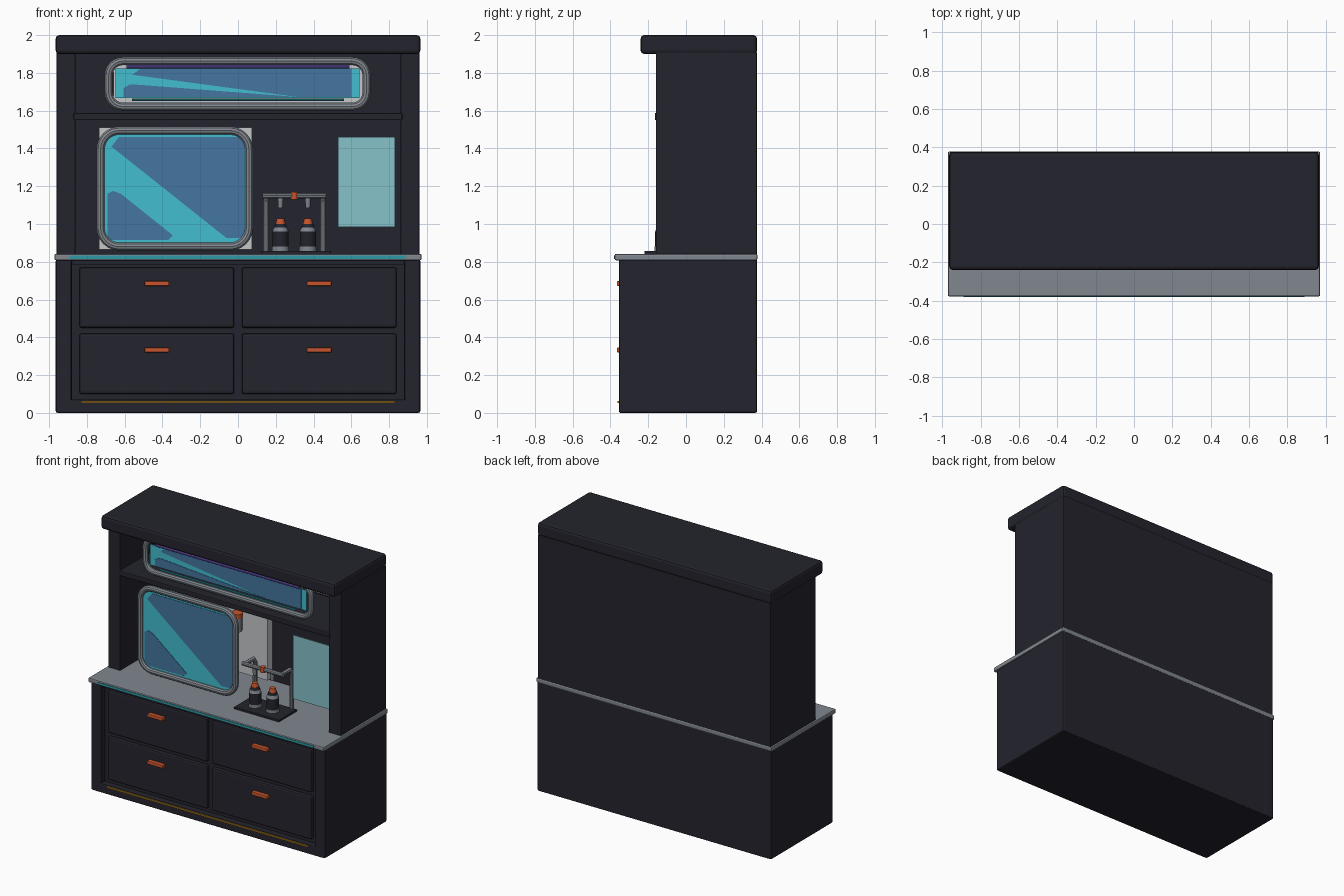
import bpy, bmesh, math
from mathutils import Vector

if "Cube" in bpy.data.objects:
    bpy.data.objects.remove(bpy.data.objects["Cube"])


def mat(name, *rgb):
    m = bpy.data.materials.new(name)
    m.diffuse_color = (*rgb, 1)
    m.use_nodes = True
    m.node_tree.nodes["Principled BSDF"].inputs["Base Color"].default_value = m.diffuse_color
    return m


DARK = mat("charcoal", 0.017, 0.017, 0.026)
GREY = mat("steel_grey", 0.22, 0.245, 0.275)
WHITE = mat("pale_grey", 0.56, 0.57, 0.59)
CYAN = mat("cyan", 0.055, 0.51, 0.62)
BLUE = mat("glass_blue", 0.058, 0.18, 0.35)
PALE = mat("pale_cyan", 0.24, 0.54, 0.59)
ORANGE = mat("orange", 0.58, 0.09, 0.025)
YELLOW = mat("amber", 0.42, 0.2, 0.012)
PURPLE = mat("violet", 0.16, 0.1, 0.5)
TEAL = mat("teal", 0.025, 0.32, 0.38)


def finish(name, bm, m):
    me = bpy.data.meshes.new(name)
    bmesh.ops.recalc_face_normals(bm, faces=bm.faces)
    bm.to_mesh(me)
    bm.free()
    me.materials.append(m)
    ob = bpy.data.objects.new(name, me)
    bpy.context.collection.objects.link(ob)
    return ob


def select(ob):
    bpy.ops.object.select_all(action='DESELECT')
    ob.select_set(True)
    bpy.context.view_layer.objects.active = ob


def box(name, m, x, y, z, bevel=0.0):
    bm = bmesh.new()
    bmesh.ops.create_cube(bm, size=1)
    for v in bm.verts:
        v.co = Vector((r[0] + (c + 0.5) * (r[1] - r[0])
                       for c, r in zip(v.co, (x, y, z))))
    ob = finish(name, bm, m)
    if bevel:
        mod = ob.modifiers.new("bevel", 'BEVEL')
        mod.width, mod.segments = bevel, 2
    return ob


def plate(name, m, pts, y, thick=0.003):
    """Thin upright plate from x,z outline points, front face at y."""
    bm = bmesh.new()
    f = bm.faces.new([bm.verts.new((px, y, pz)) for px, pz in pts])
    ext = bmesh.ops.extrude_face_region(bm, geom=[f])
    for v in ext["geom"]:
        if isinstance(v, bmesh.types.BMVert):
            v.co.y += thick
    return finish(name, bm, m)


def rounded(x0, x1, z0, z1, r, n=6):
    pts = []
    for cx, cz, a0 in ((x1 - r, z1 - r, 0), (x0 + r, z1 - r, 90),
                       (x0 + r, z0 + r, 180), (x1 - r, z0 + r, 270)):
        for i in range(n + 1):
            a = math.radians(a0 + 90 * i / n)
            pts.append((cx + r * math.cos(a), cz + r * math.sin(a)))
    return pts


def tube(name, m, pts, r, cyclic=False):
    cu = bpy.data.curves.new(name, 'CURVE')
    cu.dimensions = '3D'
    cu.bevel_depth, cu.bevel_resolution, cu.use_fill_caps = r, 3, True
    s = cu.splines.new('POLY')
    s.points.add(len(pts) - 1)
    for p, co in zip(s.points, pts):
        p.co = (*co, 1)
    s.use_cyclic_u = cyclic
    ob = bpy.data.objects.new(name, cu)
    bpy.context.collection.objects.link(ob)
    cu.materials.append(m)
    select(ob)
    bpy.ops.object.convert(target='MESH')
    bpy.ops.object.shade_smooth_by_angle()
    return ob


def cyl(name, m, x, y, z0, z1, r, r2=None):
    bm = bmesh.new()
    bmesh.ops.create_cone(bm, cap_ends=True, segments=16, radius1=r,
                          radius2=r if r2 is None else r2, depth=z1 - z0)
    bmesh.ops.translate(bm, verts=bm.verts, vec=(x, y, (z0 + z1) / 2))
    ob = finish(name, bm, m)
    select(ob)
    bpy.ops.object.shade_smooth_by_angle()
    return ob


def rect(x0, x1, z0, z1):
    return [(x0, z0), (x1, z0), (x1, z1), (x0, z1)]


# lower cabinet: recessed body, side stiles and rails
box("cabinet_body", DARK, (-0.95, 0.95), (-0.31, 0.375), (0.005, 0.81))
for s, side in ((-1, "left"), (1, "right")):
    xs = sorted((s * 0.88, s * 0.965))
    box("cabinet_side_" + side, DARK, xs, (-0.355, 0.376), (0, 0.815), 0.01)
    box("upper_side_" + side, DARK, sorted((s * 0.86, s * 0.96)),
        (-0.16, 0.31), (0.83, 1.91), 0.006)
box("bottom_rail", DARK, (-0.95, 0.95), (-0.355, 0.375), (0, 0.07), 0.008)
box("top_rail", DARK, (-0.9, 0.9), (-0.345, 0.0), (0.785, 0.815))
box("floor_strip", YELLOW, (-0.83, 0.83), (-0.363, -0.35), (0.053, 0.064))

# drawers and handles
for x in (-0.43, 0.43):
    for z0, z1, zh in ((0.1, 0.42, 0.333), (0.45, 0.77, 0.685)):
        box("drawer", DARK, (x - 0.41, x + 0.41), (-0.338, -0.3), (z0, z1), 0.012)
        box("drawer_handle", ORANGE, (x - 0.065, x + 0.065),
            (-0.366, -0.33), (zh - 0.013, zh + 0.013), 0.005)

# countertop
box("countertop", GREY, (-0.972, 0.972), (-0.378, 0.378), (0.808, 0.842), 0.008)
box("countertop_light", TEAL, (-0.89, 0.89), (-0.382, -0.37), (0.816, 0.832))

# upper cabinet
box("back_wall", DARK, (-0.96, 0.96), (0.3, 0.375), (0.83, 1.91), 0.004)
box("shelf", DARK, (-0.87, 0.87), (-0.165, 0.31), (1.55, 1.588), 0.006)
box("top_cap", DARK, (-0.965, 0.965), (-0.24, 0.376), (1.9, 2.0), 0.018)
box("lower_wall_panel", WHITE, (-0.735, 0.075), (0.24, 0.305), (0.865, 1.51))
box("upper_wall_panel", WHITE, (-0.66, 0.66), (0.24, 0.305), (1.63, 1.86))

# large mirror: frame, cyan glass and blue reflections
Y = -0.11
tube("mirror_frame", GREY, [(x, Y, z) for x, z in
     rounded(-0.728, 0.058, 0.88, 1.495, 0.1)], 0.022, True)
plate("mirror_glass", CYAN, rounded(-0.72, 0.05, 0.89, 1.485, 0.09), Y, 0.006)
plate("mirror_reflection_upper", BLUE,
      [(-0.67, 1.41), (-0.63, 1.46), (0.035, 1.46), (0.035, 0.925), (-0.06, 0.925)],
      Y - 0.004)
plate("mirror_reflection_lower", BLUE,
      [(-0.69, 0.915), (-0.37, 0.915), (-0.345, 0.94), (-0.62, 1.16),
       (-0.66, 1.175), (-0.69, 1.16)], Y - 0.004)

# wide upper mirror with light strips
tube("upper_frame", GREY, [(x, Y, z) for x, z in
     rounded(-0.685, 0.68, 1.622, 1.862, 0.075)], 0.022, True)
plate("upper_glass", CYAN, rect(-0.648, 0.642, 1.668, 1.822), Y, 0.006)
plate("upper_reflection_top", BLUE,
      [(-0.56, 1.79), (-0.52, 1.82), (0.6, 1.82), (0.6, 1.672), (0.32, 1.672)],
      Y - 0.004)
plate("upper_reflection_bottom", BLUE,
      [(-0.605, 1.672), (0.32, 1.672), (-0.5, 1.735), (-0.57, 1.74), (-0.605, 1.72)],
      Y - 0.004)
tube("violet_light", PURPLE, [(-0.59, Y - 0.01, 1.832), (0.59, Y - 0.01, 1.832)], 0.009)
tube("lower_light", TEAL, [(-0.56, Y - 0.01, 1.658), (0.56, Y - 0.01, 1.658)], 0.007)

# pale information panel on the right
plate("pale_panel", PALE, rect(0.53, 0.83, 0.985, 1.46), -0.11, 0.006)

# dispenser stand: mat, pipe frame, valve and nozzles
box("dispenser_mat", DARK, (0.122, 0.492), (-0.22, -0.01), (0.84, 0.856))
for x, xe in ((0.148, 0.15), (0.45, 0.45)):
    tube("pipe_leg", GREY, [(x, -0.01, 0.84), (x, -0.01, 1.12), (x, -0.03, 1.15),
                            (x, -0.13, 1.15)], 0.016)
tube("pipe_bar", GREY, [(0.13, -0.13, 1.15), (0.465, -0.13, 1.15)], 0.016)
cyl("valve", ORANGE, 0.298, -0.13, 1.13, 1.17, 0.02)

# bottles under the nozzles
for x in (0.225, 0.37):
    cyl("nozzle", GREY, x, -0.125, 1.085, 1.145, 0.012, 0.016)
    cyl("bottle_base", GREY, x, -0.12, 0.856, 0.88, 0.046)
    cyl("bottle_body", DARK, x, -0.12, 0.88, 0.96, 0.043)
    cyl("bottle_band", GREY, x, -0.12, 0.96, 0.982, 0.043, 0.036)
    cyl("bottle_neck", DARK, x, -0.12, 0.982, 1.0, 0.034, 0.028)
    cyl("bottle_cap", ORANGE, x, -0.12, 1.0, 1.028, 0.026, 0.02)

# small wall fixture behind the mirror
cyl("wall_fixture", GREY, -0.14, 0.19, 1.2, 1.3, 0.035)
cyl("wall_fixture_cap", ORANGE, -0.14, 0.19, 1.3, 1.335, 0.04)
